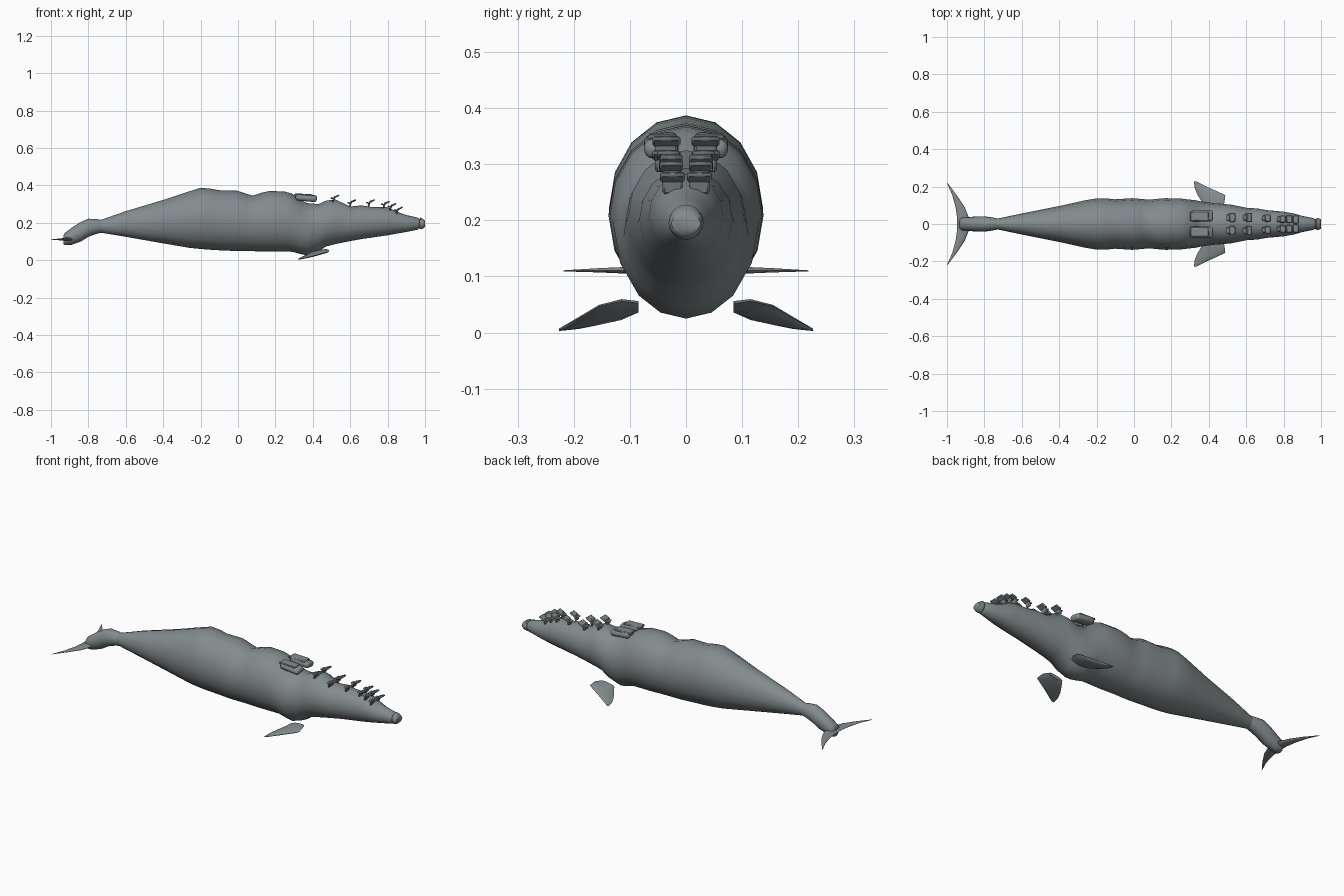
import bpy, bmesh, math
from mathutils import Vector, Matrix

cube = bpy.data.objects.get("Cube")
if cube:
    bpy.data.objects.remove(cube, do_unlink=True)

GREY = (0.23, 0.26, 0.27, 1.0)
skin = bpy.data.materials.new("slate grey skin")
skin.use_nodes = True
skin.diffuse_color = GREY
skin.node_tree.nodes["Principled BSDF"].inputs["Base Color"].default_value = GREY


def finish(name, bm, mirrored=False, angle=40):
    """Turn a bmesh into a smooth grey object, mirrored across the spine if wanted."""
    bmesh.ops.recalc_face_normals(bm, faces=bm.faces)
    mesh = bpy.data.meshes.new(name)
    bm.to_mesh(mesh)
    bm.free()
    mesh.materials.append(skin)
    obj = bpy.data.objects.new(name, mesh)
    bpy.context.collection.objects.link(obj)
    bpy.ops.object.select_all(action="DESELECT")
    obj.select_set(True)
    bpy.context.view_layer.objects.active = obj
    bpy.ops.object.shade_smooth_by_angle(angle=math.radians(angle))
    if mirrored:
        mirror = obj.modifiers.new("Mirror", "MIRROR")
        mirror.use_axis = (False, True, False)
    return obj


def loft(name, rings, mirrored=False, angle=60):
    """Skin a list of equal point rings and close both ends."""
    bm = bmesh.new()
    loops = [[bm.verts.new(point) for point in ring] for ring in rings]
    count = len(loops[0])
    for first, second in zip(loops, loops[1:]):
        for i in range(count):
            j = (i + 1) % count
            bm.faces.new((first[i], first[j], second[j], second[i]))
    bm.faces.new(loops[0])
    bm.faces.new(loops[-1])
    return finish(name, bm, mirrored, angle)


def oval(center, across, up, sides):
    """Ring of points spanned by two half axes."""
    ring = []
    for i in range(sides):
        turn = math.tau * i / sides
        ring.append(center + across * math.cos(turn) + up * math.sin(turn))
    return ring


def trunk(name, sections):
    """Loft upright ovals given as x, bottom, top, half width."""
    rings = []
    for x, low, high, half in sections:
        center = Vector((x, 0, (low + high) / 2))
        rings.append(oval(center, Vector((0, half, 0)), Vector((0, 0, (high - low) / 2)), 16))
    return loft(name, rings)


def fin(name, stations):
    """Loft thin ovals given as span y, trailing x and z, leading x and z, half thickness."""
    rings = []
    for y, back, back_z, front, front_z, thick in stations:
        trailing = Vector((back, y, back_z))
        leading = Vector((front, y, front_z))
        rings.append(oval((trailing + leading) / 2, (leading - trailing) / 2,
                          Vector((0, 0, thick)), 10))
    return loft(name, rings, mirrored=True)


def plate(name, center, size, tilt=0, roll=0, rounding=0.004, segments=1):
    """Rounded slab tilted along the back, mirrored to the other side."""
    bm = bmesh.new()
    bmesh.ops.create_cube(bm, size=1)
    bmesh.ops.scale(bm, vec=size, verts=bm.verts)
    bmesh.ops.bevel(bm, geom=bm.edges[:], offset=rounding, segments=segments,
                    affect="EDGES", profile=0.5)
    turn = Matrix.Rotation(math.radians(tilt), 4, "Y") @ Matrix.Rotation(math.radians(roll), 4, "X")
    bmesh.ops.transform(bm, matrix=Matrix.Translation(center) @ turn, verts=bm.verts)
    return finish(name, bm, mirrored=True)


# Long body with shallow rolls along the back
trunk("body", [
    (-.77, .155, .205, .022), (-.72, .145, .22, .031), (-.6, .125, .262, .056),
    (-.4, .09, .322, .096), (-.26, .066, .368, .127), (-.2, .06, .387, .137),
    (-.15, .056, .383, .137), (-.1, .053, .374, .132), (-.01, .049, .373, .138),
    (.04, .048, .357, .134), (.08, .048, .345, .13), (.13, .047, .362, .135),
    (.17, .046, .37, .138), (.25, .046, .367, .136), (.29, .045, .355, .131),
    (.33, .034, .325, .127), (.37, .025, .305, .119), (.43, .045, .3, .111),
    (.47, .073, .318, .108), (.52, .086, .325, .103), (.6, .102, .287, .087),
    (.66, .113, .293, .083), (.71, .12, .285, .074), (.8, .133, .283, .066),
    (.86, .144, .256, .055), (.9, .151, .241, .043), (.96, .163, .228, .031),
    (.975, .175, .215, .022)])

# Blunt snout tip
trunk("snout_tip", [(.965, .18, .212, .018), (.975, .165, .228, .031),
                    (.987, .168, .222, .031), (1, .178, .212, .026)])

# Tail stock dipping down to the flukes
trunk("tail_stock", [
    (-.932, .085, .135, .022), (-.925, .08, .147, .034), (-.89, .082, .173, .036),
    (-.84, .1, .205, .041), (-.8, .125, .222, .041), (-.75, .143, .219, .034),
    (-.71, .15, .21, .025)])

# Crescent tail flukes
fin("tail_fluke", [
    (0, -.945, .112, -.88, .112, .01), (.04, -.947, .112, -.885, .112, .009),
    (.09, -.954, .111, -.905, .111, .007), (.155, -.972, .111, -.948, .111, .004),
    (.218, -1, .11, -.996, .11, .001)])

# Swept front flippers, sloping down and outward
fin("flipper", [
    (.085, .385, .04, .47, .052, .009), (.115, .365, .026, .484, .056, .011),
    (.155, .34, .016, .488, .047, .009), (.19, .325, .009, .41, .026, .007),
    (.226, .32, .004, .336, .006, .002)])

# Large pair of shoulder pads
plate("shoulder_pad", (.365, .044, .334), (.115, .062, .034), 6, -8, .015, 3)
plate("shoulder_pad_top", (.35, .042, .349), (.1, .052, .01), 2)

# Rows of small paired back plates, each a tilted slab on a short foot
rows = [(.52, .335, .035, .05), (.61, .31, .035, .05), (.71, .31, .032, .04),
        (.79, .302, .026, .04), (.825, .29, .026, .042), (.86, .271, .024, .044)]
for number, (x, z, y, width) in enumerate(rows, start=1):
    plate(f"back_plate_{number}", (x + .006, y, z + .006), (.034, width, .009), -25)
    plate(f"back_plate_foot_{number}", (x - .008, y, z - .008), (.009, width * .8, .034), 20)
    plate(f"back_plate_lip_{number}", (x - .016, y, z - .004), (.022, width * .7, .008), 15)
